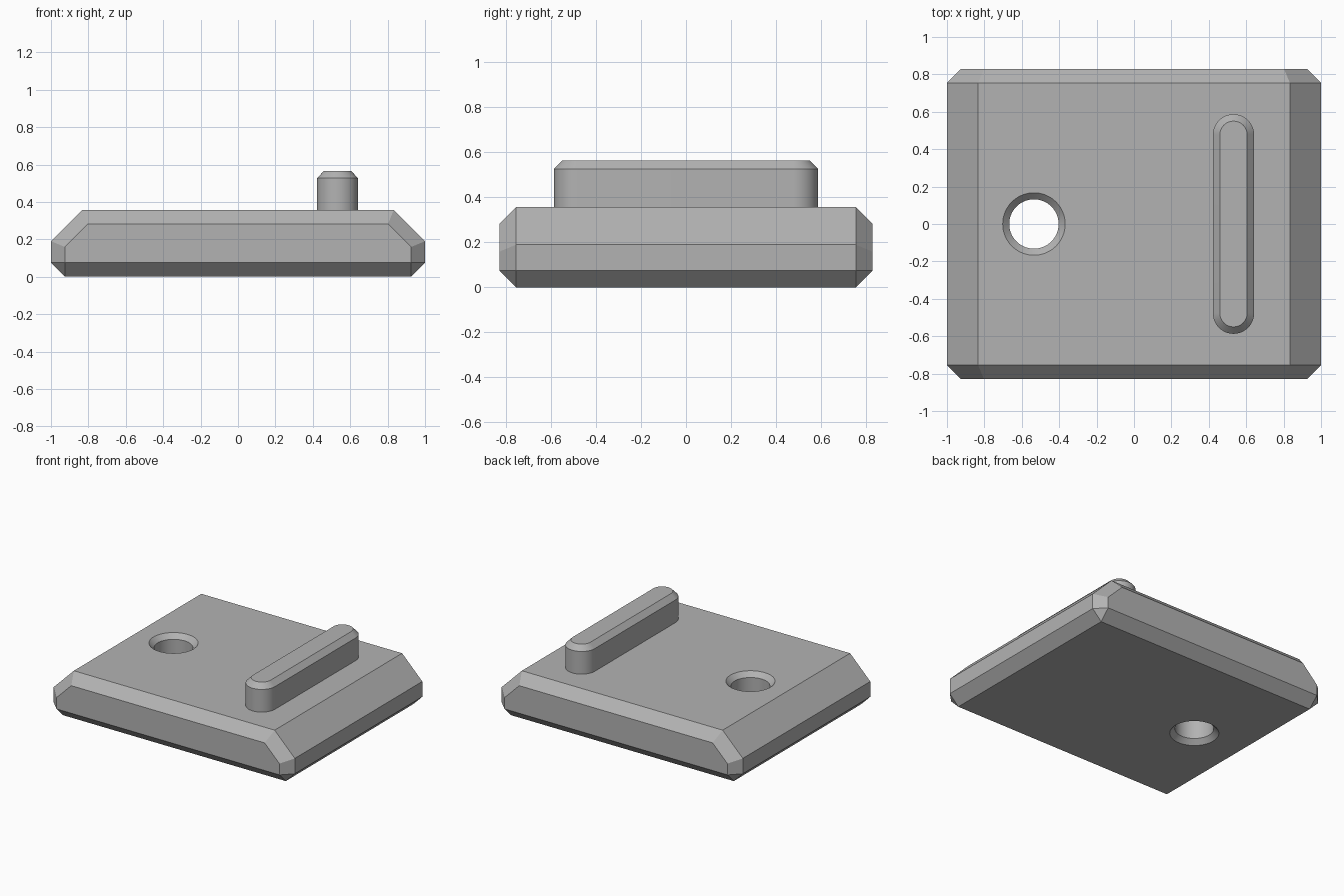
import bpy, bmesh
from math import cos, sin, pi, radians

cube = bpy.data.objects.get("Cube")
if cube:
    bpy.data.objects.remove(cube, do_unlink=True)

GREY = (0.45, 0.45, 0.45, 1)
grey = bpy.data.materials.new("plain grey")
grey.use_nodes = True
grey.diffuse_color = GREY
grey.node_tree.nodes["Principled BSDF"].inputs["Base Color"].default_value = GREY

HEIGHT, DEPTH, BEVEL = 0.357, 0.83, 0.075


def finish(name, bm):
    bmesh.ops.recalc_face_normals(bm, faces=bm.faces)
    mesh = bpy.data.meshes.new(name)
    bm.to_mesh(mesh)
    bm.free()
    mesh.materials.append(grey)
    obj = bpy.data.objects.new(name, mesh)
    bpy.context.collection.objects.link(obj)
    return obj


def shade(obj):
    bpy.ops.object.select_all(action="DESELECT")
    obj.select_set(True)
    bpy.context.view_layer.objects.active = obj
    bpy.ops.object.shade_smooth_by_angle(angle=radians(30))


def loft(name, levels, half_length, x, segments=64):
    """Stack rounded outlines of (radius, z); half_length 0 gives circles."""
    bm = bmesh.new()
    rings = []
    for radius, z in levels:
        ring = []
        for end, start in ((half_length, 0), (-half_length, pi)):
            count = segments // 2
            for i in range(count + (half_length > 0)):
                a = start + pi * i / count
                ring.append(bm.verts.new((x + radius * cos(a), end + radius * sin(a), z)))
        rings.append(ring)
    for low, high in zip(rings, rings[1:]):
        for i in range(len(low)):
            j = (i + 1) % len(low)
            bm.faces.new((low[i], low[j], high[j], high[i]))
    bm.faces.new(rings[0][::-1])
    bm.faces.new(rings[-1])
    return finish(name, bm)


# Base plate: hull of the wide middle outline and the inset end outlines
middle = [(1 - BEVEL, 0), (1, BEVEL), (1, 0.19), (0.833, HEIGHT)]
ends = [(1 - BEVEL, BEVEL), (1 - BEVEL, 0.159), (0.802, HEIGHT - BEVEL)]
bm = bmesh.new()
for outline, y in ((middle, DEPTH - BEVEL), (ends, DEPTH)):
    for x, z in outline:
        for sx in (-1, 1):
            for sy in (-1, 1):
                bm.verts.new((sx * x, sy * y, z))
bmesh.ops.convex_hull(bm, input=bm.verts)
bmesh.ops.dissolve_limit(bm, angle_limit=radians(2), verts=bm.verts, edges=bm.edges)
plate = finish("base_plate", bm)

# Through hole, countersunk on both sides
R, SINK, OVER = 0.132, 0.035, 0.02
cutter = loft("hole_cutter", [(R + SINK + OVER, -OVER), (R, SINK),
                              (R, HEIGHT - SINK), (R + SINK + OVER, HEIGHT + OVER)], 0, -0.535)
cutter.hide_render = True
cut = plate.modifiers.new("hole", "BOOLEAN")
cut.operation, cut.solver, cut.object = "DIFFERENCE", "EXACT", cutter
bpy.context.view_layer.objects.active = plate
bpy.ops.object.modifier_apply(modifier=cut.name)
bpy.data.objects.remove(cutter, do_unlink=True)
shade(plate)

# Raised round-ended ridge with a chamfered top
ridge = loft("raised_ridge", [(0.11, HEIGHT - 0.01), (0.11, 0.527), (0.073, 0.565)], 0.477, 0.532)
shade(ridge)
